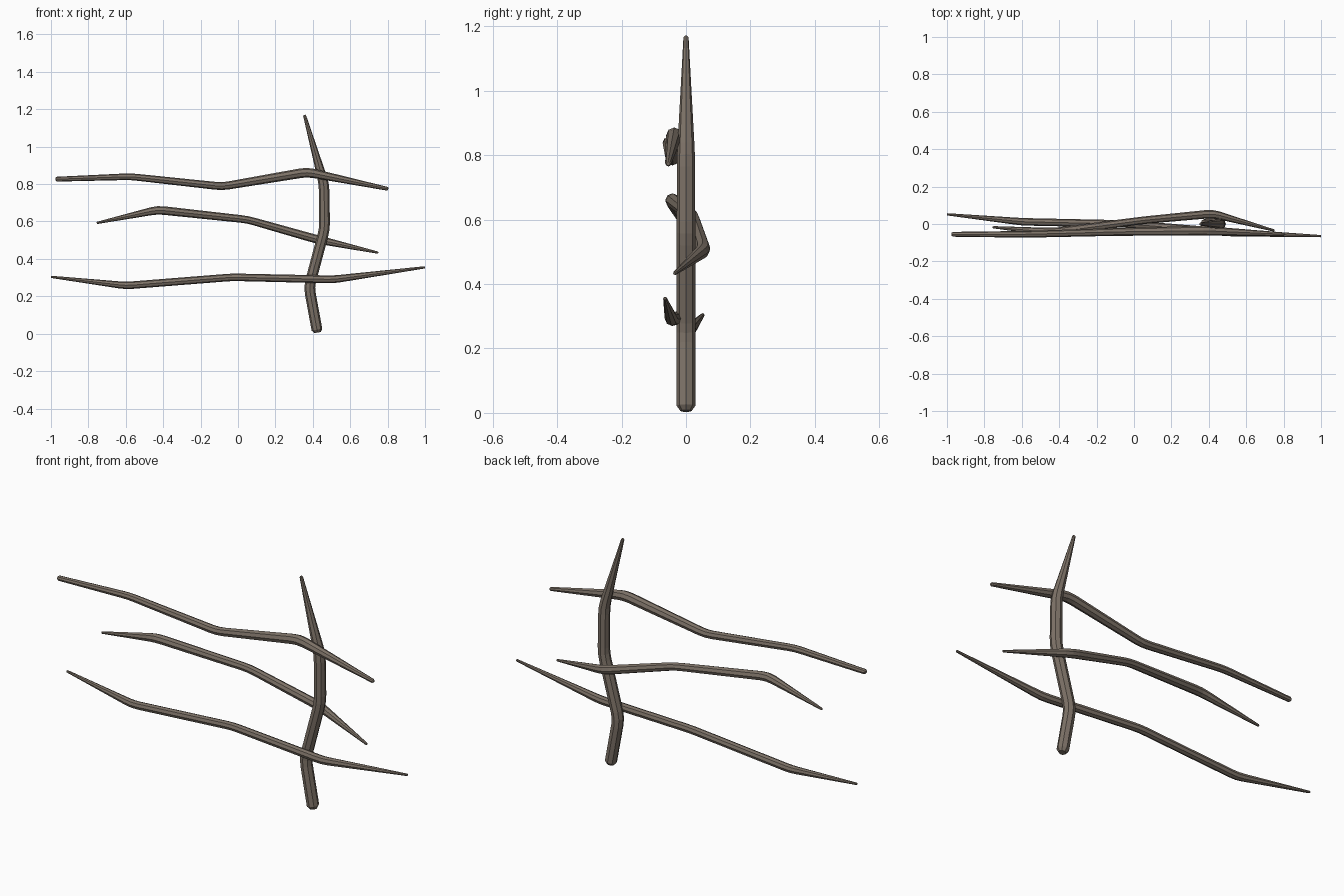
import bpy, bmesh, math
from mathutils import Vector

if "Cube" in bpy.data.objects:
    bpy.data.objects.remove(bpy.data.objects["Cube"])

SIDES = 8

wood = bpy.data.materials.new("weathered wood")
wood.diffuse_color = (0.205, 0.168, 0.136, 1)
wood.use_nodes = True
wood.node_tree.nodes["Principled BSDF"].inputs["Base Color"].default_value = wood.diffuse_color


def soften(points, cut=0.035):
    """Replace each inner bend by three points so the branch turns gently."""
    out = [points[0]]
    for a, b, c in zip(points, points[1:], points[2:]):
        a, b, c = Vector(a), Vector(b), Vector(c)
        p = b.lerp(a, cut / (a - b).xyz.length)
        q = b.lerp(c, cut / (c - b).xyz.length)
        out += [p, (p + q) / 4 + b / 2, q]
    return [Vector(p) for p in out + [points[-1]]]


def branch(name, points):
    """Tapered eight-sided tube through (x, y, z, radius) points, with rounded ends."""
    path = soften(points)
    # rounded ends: a smaller ring at each tip, the full ring a little inside
    for i, j in ((0, 1), (-1, -2)):
        tip, nxt = path[i].copy(), path[j]
        inner = tip.lerp(nxt, 0.55 * tip.w / (nxt - tip).xyz.length)
        inner.w = tip.w
        tip.w *= 0.6
        path[i] = tip
        path.insert(1 if i == 0 else len(path) - 1, inner)
    bm = bmesh.new()
    rings = []
    for i, p in enumerate(path):
        t = (path[min(i + 1, len(path) - 1)].xyz - path[max(i - 1, 0)].xyz).normalized()
        u = t.cross(Vector((0, 1, 0))).normalized()
        v = t.cross(u)
        ring = []
        for k in range(SIDES):
            a = 2 * math.pi * k / SIDES
            ring.append(bm.verts.new(p.xyz + (u * math.cos(a) + v * math.sin(a)) * p.w))
        rings.append(ring)
    for r, s in zip(rings, rings[1:]):
        for k in range(SIDES):
            n = (k + 1) % SIDES
            bm.faces.new((r[k], r[n], s[n], s[k]))
    bm.faces.new(rings[0])
    bm.faces.new(rings[-1])
    bmesh.ops.recalc_face_normals(bm, faces=bm.faces)
    mesh = bpy.data.meshes.new(name)
    bm.to_mesh(mesh)
    bm.free()
    mesh.materials.append(wood)
    bpy.context.collection.objects.link(bpy.data.objects.new(name, mesh))


# Upright post
branch("post", [(0.425, 0, 0.006, 0.029), (0.38, 0, 0.25, 0.029), (0.463, 0, 0.56, 0.029),
                (0.46, 0, 0.80, 0.028), (0.355, 0, 1.17, 0.008)])

# Three crooked rails, tapering to both ends
branch("top_rail", [(-0.975, -0.055, 0.826, 0.013), (-0.575, -0.055, 0.84, 0.018),
                    (-0.085, -0.042, 0.787, 0.021), (0.37, -0.036, 0.864, 0.026),
                    (0.803, -0.055, 0.774, 0.010)])
branch("middle_rail", [(-0.755, -0.017, 0.592, 0.006), (-0.43, -0.044, 0.662, 0.023),
                       (0.05, 0.02, 0.61, 0.020), (0.42, 0.055, 0.505, 0.023),
                       (0.75, -0.035, 0.433, 0.006)])
branch("bottom_rail", [(-1.0, 0.052, 0.304, 0.006), (-0.6, 0.012, 0.257, 0.020),
                       (-0.03, 0.0, 0.302, 0.020), (0.51, -0.045, 0.29, 0.021),
                       (1.0, -0.065, 0.355, 0.006)])
